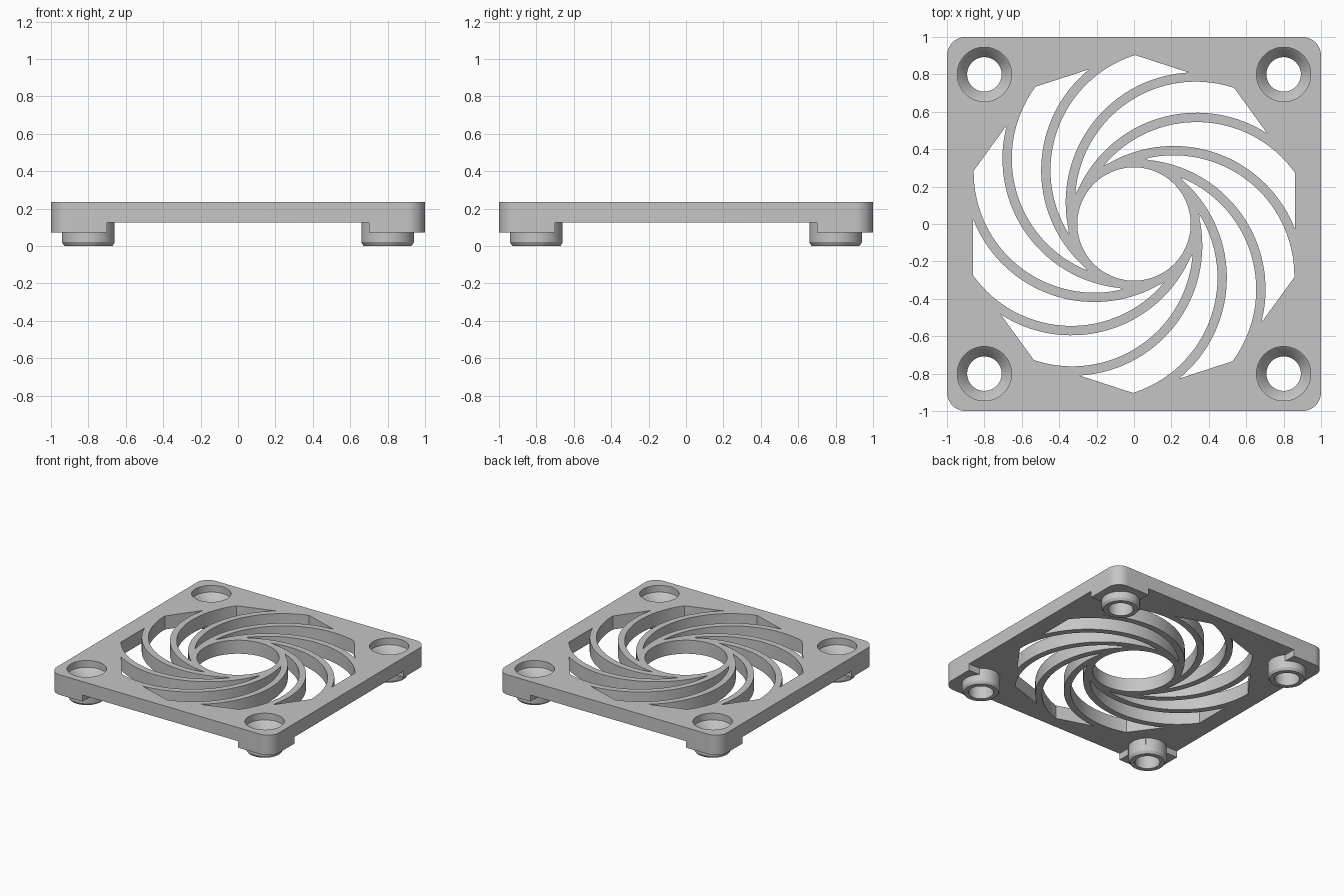
import bpy, bmesh
from math import sin, cos, pi, radians
from mathutils import Vector, Matrix

cube = bpy.data.objects.get("Cube")
if cube:
    bpy.data.objects.remove(cube, do_unlink=True)

TOP, UNDER, FOOT = 0.235, 0.125, 0.072    # plate top, plate underside, corner pad underside
HOLE = 0.8                                # screw hole offset on both axes

grey = bpy.data.materials.new("plain grey")
grey.use_nodes = True
grey.diffuse_color = (0.56, 0.56, 0.56, 1)
grey.node_tree.nodes["Principled BSDF"].inputs["Base Color"].default_value = grey.diffuse_color


def finish(name, bm):
    bmesh.ops.remove_doubles(bm, verts=bm.verts, dist=1e-5)
    bmesh.ops.recalc_face_normals(bm, faces=bm.faces)
    mesh = bpy.data.meshes.new(name)
    bm.to_mesh(mesh)
    bm.free()
    mesh.materials.append(grey)
    ob = bpy.data.objects.new(name, mesh)
    bpy.context.collection.objects.link(ob)
    return ob


def prism(name, outline, z0, z1):
    """Extrude a flat outline between two heights."""
    bm = bmesh.new()
    face = bm.faces.new([bm.verts.new((x, y, z0)) for x, y in outline])
    ext = bmesh.ops.extrude_face_region(bm, geom=[face])["geom"]
    verts = [v for v in ext if isinstance(v, bmesh.types.BMVert)]
    bmesh.ops.translate(bm, verts=verts, vec=(0, 0, z1 - z0))
    return finish(name, bm)


def lathe(name, profile, x=0, y=0, steps=64):
    """Spin a (radius, z) profile about the vertical axis."""
    bm = bmesh.new()
    vs = [bm.verts.new((r, 0, z)) for r, z in profile]
    es = [bm.edges.new(pair) for pair in zip(vs, vs[1:])]
    bmesh.ops.spin(bm, geom=vs + es, cent=(0, 0, 0), axis=(0, 0, 1),
                   angle=2 * pi, steps=steps)
    bmesh.ops.translate(bm, verts=bm.verts, vec=(x, y, 0))
    return finish(name, bm)


def arc(cx, cy, r, a0, a1, n):
    return [(cx + r * cos(radians(a0 + (a1 - a0) * i / n)),
             cy + r * sin(radians(a0 + (a1 - a0) * i / n))) for i in range(n + 1)]


def activate(ob):
    bpy.ops.object.select_all(action='DESELECT')
    ob.select_set(True)
    bpy.context.view_layer.objects.active = ob


def combine(target, tool, operation):
    tool.hide_render = True
    mod = target.modifiers.new(operation.lower(), 'BOOLEAN')
    mod.operation, mod.solver, mod.object = operation, 'EXACT', tool
    activate(target)
    bpy.ops.object.modifier_apply(modifier=mod.name)
    bpy.data.objects.remove(tool, do_unlink=True)


def smooth(ob):
    activate(ob)
    bpy.ops.object.shade_smooth_by_angle(angle=radians(25))


# Square frame with rounded corners
outline = []
for k, (sx, sy) in enumerate([(1, 1), (-1, 1), (-1, -1), (1, -1)]):
    outline += arc(sx * 0.9, sy * 0.9, 0.1, 90 * k, 90 * k + 90, 12)
frame = prism("frame", outline, FOOT, TOP)

# Underside relief that leaves a pad at each corner
for w, d in [(0.7, 1.2), (1.2, 0.7)]:
    box = [(-w, -d), (w, -d), (w, d), (-w, d)]
    combine(frame, prism("relief_cutter", box, -0.1, UNDER), 'DIFFERENCE')

# Ten-sided opening
combine(frame, prism("opening_cutter", arc(0, 0, 0.905, 90, 414, 9), -0.1, 0.4), 'DIFFERENCE')

# Chamfered feet, and stacking sockets with countersunk screw holes
foot = [(0, 0), (0.128, 0), (0.141, 0.02), (0.141, 0.15), (0, 0.15)]
socket = [(0, -0.1), (0.092, -0.1), (0.092, 0.11), (0.129, 0.165),
          (0.145, 0.18), (0.145, 0.4), (0, 0.4)]
corners = [(x, y) for x in (-HOLE, HOLE) for y in (-HOLE, HOLE)]
for x, y in corners:
    combine(frame, lathe("foot_tool", foot, x, y), 'UNION')
for x, y in corners:
    combine(frame, lathe("socket_cutter", socket, x, y), 'DIFFERENCE')
smooth(frame)

# Centre ring
smooth(lathe("centre_ring", [(0.303, UNDER), (0.352, UNDER), (0.352, TOP),
                             (0.303, TOP), (0.303, UNDER)], steps=96))

# Curved guard vanes, swept from the ring to the frame
CX, CY = 0.335, -0.1
vane = arc(CX, CY, 0.695, 163, 45, 40) + arc(CX, CY, 0.645, 33, 163, 40)
vane = [Vector(p) for p in vane]
vane = [p * max(1, 0.315 / p.length) for p in vane]
for k in range(10):
    turn = Matrix.Rotation(radians(36 * k), 2)
    smooth(prism(f"vane_{k + 1}", [turn @ p for p in vane], UNDER, TOP))
